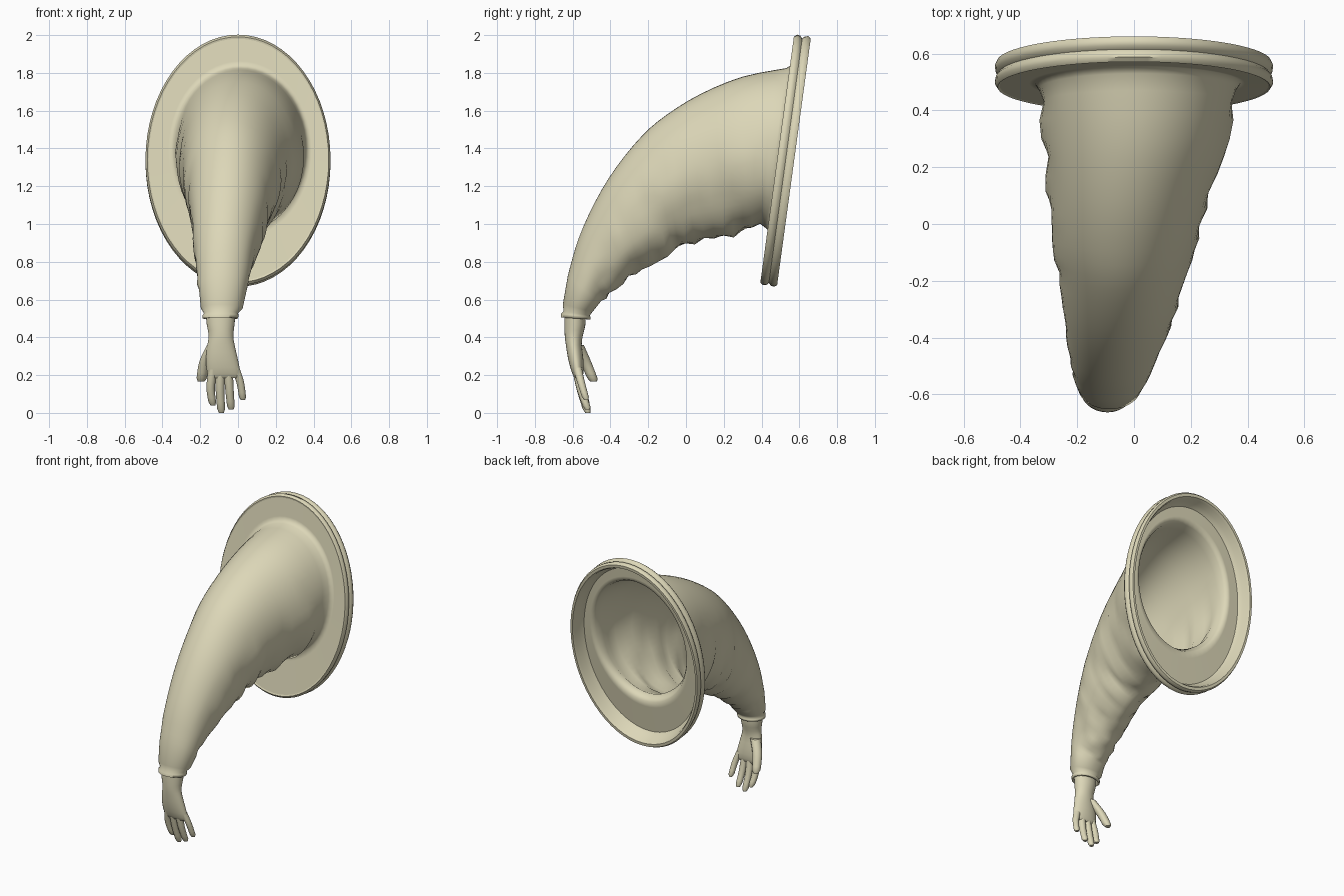
import bpy, bmesh, random
from math import sin, cos, pi

random.seed(4)
cream = bpy.data.materials.new("cream")
cream.diffuse_color = (0.72, 0.68, 0.48, 1)


def ring(s, n, fold=0.0):
    """Oval section: top (y, z), bottom (y, z), left x, right x."""
    ty, tz, by, bz, xl, xr = s
    wob = [random.uniform(-1, 0.5) for _ in range(12)]
    pts = []
    for i in range(n):
        t = 2 * pi * i / n
        a = 12 * i / n
        k = int(a)
        f = wob[k] + (wob[(k + 1) % 12] - wob[k]) * (a - k)
        w = max(0, min(1, 0.6 - cos(t)))          # folds only on sides and underside
        m = 1 + fold * w * f
        pts.append(((xl + xr) / 2 + (xr - xl) / 2 * sin(t) * m,
                    (ty + by) / 2 + (ty - by) / 2 * cos(t) * m,
                    (tz + bz) / 2 + (tz - bz) / 2 * cos(t) * m))
    return pts


def loft(name, rings, caps=False, angle=0.8):
    bm = bmesh.new()
    vs = [[bm.verts.new(p) for p in r] for r in rings]
    n = len(vs[0])
    for a, b in zip(vs, vs[1:]):
        for i in range(n):
            j = (i + 1) % n
            bm.faces.new((a[i], a[j], b[j], b[i]))
    if caps:
        bm.faces.new(vs[0])
        bm.faces.new(vs[-1])
    bmesh.ops.recalc_face_normals(bm, faces=bm.faces)
    me = bpy.data.meshes.new(name)
    bm.to_mesh(me)
    bm.free()
    me.materials.append(cream)
    ob = bpy.data.objects.new(name, me)
    bpy.context.collection.objects.link(ob)
    bpy.ops.object.select_all(action='DESELECT')
    ob.select_set(True)
    bpy.context.view_layer.objects.active = ob
    bpy.ops.object.shade_smooth_by_angle(angle=angle)
    return ob


def refine(secs, steps):
    """Catmull-Rom subdivision of the section list."""
    out = []
    for i in range(len(secs) - 1):
        p = [secs[max(0, min(len(secs) - 1, i + d))] for d in (-1, 0, 1, 2)]
        for k in range(steps):
            t = k / steps
            out.append(tuple(0.5 * (2 * b + (c - a) * t + (2 * a - 5 * b + 4 * c - d) * t * t
                                    + (3 * b - a - 3 * c + d) * t ** 3)
                             for a, b, c, d in zip(*p)))
    return out + [secs[-1]]


def disc(n, s):
    """Section in the tilted plane of the mounting ring, offset n, scale s."""
    cy, cz = 0.527 + 0.99 * n, 1.335 - 0.135 * n
    b = 0.67 * s
    return (cy + 0.135 * b, cz + 0.99 * b, cy - 0.135 * b, cz - 0.99 * b, -0.49 * s, 0.49 * s)


def flat(x, y, z, rx, ry):
    """Horizontal oval section."""
    return (y + ry, z, y - ry, z, x - rx, x + rx)


# Curved, creased sleeve with a rolled cuff, flaring into the flange sheet
sleeve = refine([
    (-0.625, 0.73, -0.46, 0.58, -0.21, 0.045),
    (-0.57, 0.92, -0.40, 0.63, -0.225, 0.075),
    (-0.48, 1.12, -0.30, 0.72, -0.24, 0.115),
    (-0.37, 1.30, -0.20, 0.78, -0.255, 0.155),
    (-0.23, 1.47, -0.10, 0.83, -0.27, 0.19),
    (-0.10, 1.58, 0.00, 0.885, -0.29, 0.225),
    (0.08, 1.69, 0.15, 0.92, -0.305, 0.27),
    (0.30, 1.78, 0.30, 0.945, -0.32, 0.33),
    (0.53, 1.825, 0.42, 0.98, -0.335, 0.36)], 3)
cuff = [
    (-0.625, 0.56, -0.535, 0.555, -0.165, -0.02),
    (-0.645, 0.505, -0.52, 0.495, -0.178, -0.008),
    (-0.663, 0.505, -0.505, 0.495, -0.188, 0.0),
    (-0.661, 0.525, -0.505, 0.507, -0.188, 0.003),
    (-0.648, 0.54, -0.51, 0.515, -0.18, 0.0),
    (-0.652, 0.575, -0.495, 0.535, -0.197, 0.025)]
mouth = (0.555, 1.84, 0.438, 0.965, -0.35, 0.375)
edge = disc(-0.042, 0.975)
sheet = [tuple(a + (b - a) * k for a, b in zip(mouth, edge)) for k in (0, 0.15, 0.4, 0.7, 1)]
N = 56
loft("sleeve", [ring(s, N) for s in cuff]
     + [ring(s, N, 0.085) for s in sleeve[:-1]]
     + [ring(s, N) for s in sleeve[-1:] + sheet], angle=1.6)

# Double-ridged mounting ring
rim = [(-0.042, 0.965), (-0.045, 0.98), (-0.03, 1), (-0.012, 0.995), (0, 0.975), (0.012, 0.995),
       (0.03, 1), (0.045, 0.985), (0.045, 0.955), (0.03, 0.94), (-0.01, 0.925), (-0.038, 0.89)]
loft("mounting_ring", [ring(disc(*r), 64) for r in rim], angle=0.9)

# Palm and wrist
palm = [(-0.092, -0.588, 0.55, 0.08, 0.055), (-0.092, -0.588, 0.47, 0.074, 0.056),
        (-0.09, -0.594, 0.41, 0.065, 0.048), (-0.09, -0.594, 0.36, 0.072, 0.042),
        (-0.085, -0.583, 0.28, 0.085, 0.04), (-0.075, -0.573, 0.21, 0.088, 0.03),
        (-0.075, -0.57, 0.185, 0.078, 0.018)]
loft("palm", [ring(s, 24) for s in refine([flat(*p) for p in palm], 2)], caps=True)

# Fingers and thumb: centre paths with a starting radius
digits = {
    "index_finger": (0.025, [(-0.132, -0.577, 0.23), (-0.145, -0.555, 0.13), (-0.133, -0.525, 0.04)]),
    "middle_finger": (0.026, [(-0.092, -0.577, 0.23), (-0.095, -0.555, 0.12), (-0.088, -0.52, 0.0)]),
    "ring_finger": (0.025, [(-0.052, -0.577, 0.23), (-0.045, -0.555, 0.12), (-0.036, -0.52, 0.017)]),
    "little_finger": (0.023, [(-0.015, -0.575, 0.24), (0.012, -0.555, 0.16), (0.026, -0.528, 0.068)]),
    "thumb": (0.034, [(-0.13, -0.575, 0.36), (-0.175, -0.532, 0.27), (-0.195, -0.488, 0.165)]),
}
for name, (r, path) in digits.items():
    mid = refine(path, 4)
    secs = []
    for i, (x, y, z) in enumerate(mid):
        k = i / (len(mid) - 1)
        q = r * (1 - 0.22 * k) * (0.65 if k == 1 else 1)
        secs.append(flat(x, y, z, q, q))
    loft(name, [ring(s, 12) for s in secs], caps=True)
